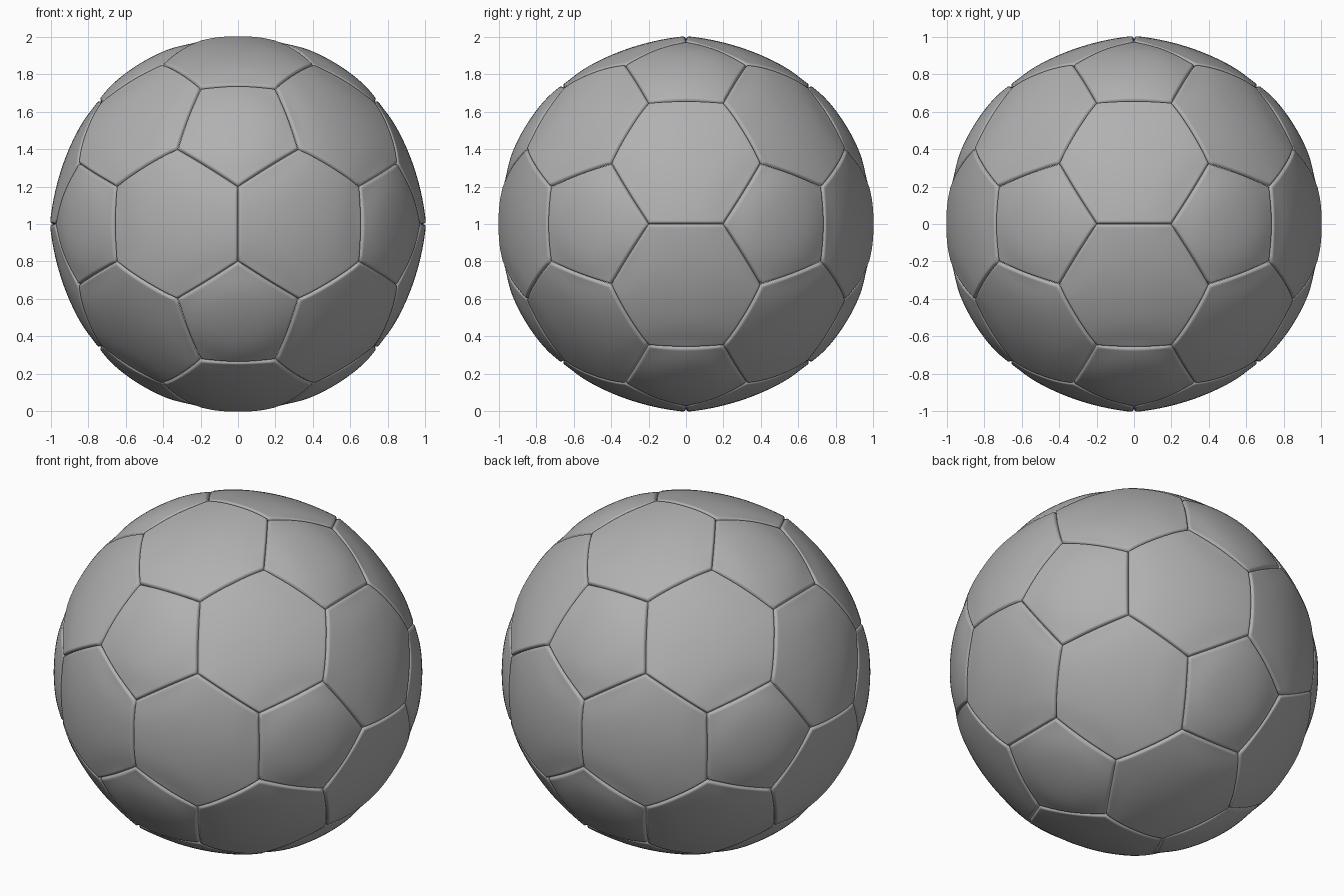
import bpy, bmesh, math
from mathutils import Vector

if "Cube" in bpy.data.objects:
    bpy.data.objects.remove(bpy.data.objects["Cube"])

PHI = (1 + math.sqrt(5)) / 2
SEG = 14                       # points along each panel side
RINGS = [0.1, 0.2, 0.3, 0.4, 0.5, 0.6, 0.7, 0.78, 0.84, 0.89, 0.92, 0.945,
         0.96, 0.97, 0.98, 0.988, 0.994, 1.0]
ROUND = {5: 1.0, 6: 0.80}      # how far each panel is inflated towards a sphere

# truncated icosahedron: icosahedron corners cut at a third of each edge
ico = []
for a in (-1, 1):
    for b in (-PHI, PHI):
        ico += [Vector((0, b, a)), Vector((a, 0, b)), Vector((b, a, 0))]
near = lambda p, q: 0.1 < (p - q).length < 2.1
panels = [[p.lerp(q, 1 / 3) for q in ico if near(p, q)] for p in ico]
for i, p in enumerate(ico):
    for j in range(i + 1, 12):
        for k in range(j + 1, 12):
            tri = (p, ico[j], ico[k])
            if near(p, ico[j]) and near(p, ico[k]) and near(ico[j], ico[k]):
                panels.append([u.lerp(v, 1 / 3) for u in tri for v in tri if u is not v])
R = panels[0][0].length


def ordered(pts):
    """Sort panel corners counter-clockwise seen from outside."""
    c = sum(pts, Vector()) / len(pts)
    n = c.normalized()
    x = (pts[0] - c).normalized()
    y = n.cross(x)
    return c, sorted(pts, key=lambda p: math.atan2((p - c).dot(y), (p - c).dot(x)))


def add_panel(bm, pts):
    c, pts = ordered(pts)
    n = len(pts)
    s = ROUND[n]
    mid_edge = (pts[0] + pts[1]) / 2
    apothem = (mid_edge - c).length

    def place(p, t):
        d = p.normalized()
        r = (1 - s) * p.length / R + s
        # edges stay on the sphere, the middle of the panel is flatter
        r += (1 - s) * (1 - mid_edge.length / R) * t ** 2
        # soft hollow running around each pentagon
        angle = min(d.angle(q) for q in ico)
        r -= 0.009 * math.exp(-((angle - 0.31) / 0.09) ** 2)
        # narrow seam at the panel border
        e = (1 - t) * apothem / R
        r += 0.004 - 0.016 * max(0, 1 - e / 0.018) ** 2.5
        return bm.verts.new(d * r)

    mid = place(c, 0)
    prev = None
    for t in RINGS:
        ring = []
        for i in range(n):
            for k in range(SEG):
                p = pts[i].lerp(pts[(i + 1) % n], k / SEG)
                ring.append(place(c.lerp(p, t), t))
        m = len(ring)
        for i in range(m):
            j = (i + 1) % m
            if prev:
                bm.faces.new((prev[i], ring[i], ring[j], prev[j]))
            else:
                bm.faces.new((mid, ring[i], ring[j]))
        prev = ring


leather = bpy.data.materials.new("leather")
leather.diffuse_color = (0.44, 0.44, 0.44, 1)
leather.use_nodes = True
leather.node_tree.nodes["Principled BSDF"].inputs["Base Color"].default_value = leather.diffuse_color


def build(name, sides):
    bm = bmesh.new()
    for pts in panels:
        if len(pts) == sides:
            add_panel(bm, pts)
    for f in bm.faces:
        f.smooth = True
    for v in bm.verts:
        v.co.z += 1
    me = bpy.data.meshes.new(name)
    bm.to_mesh(me)
    bm.free()
    me.materials.append(leather)
    bpy.context.collection.objects.link(bpy.data.objects.new(name, me))


# stitched leather panels of the ball
build("pentagon_panels", 5)
build("hexagon_panels", 6)
